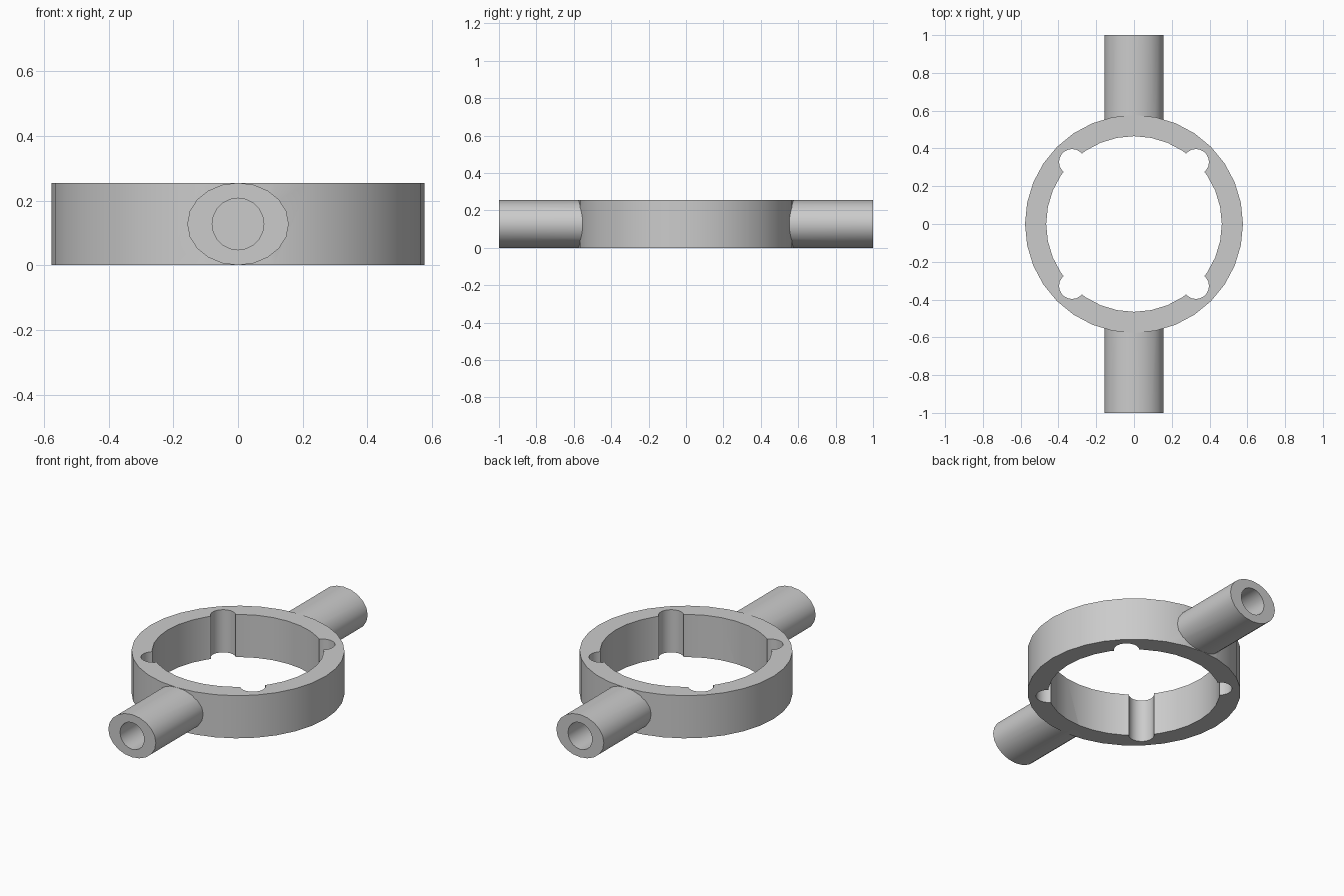
import bpy, math
from mathutils import Matrix

if "Cube" in bpy.data.objects:
    bpy.data.objects.remove(bpy.data.objects["Cube"], do_unlink=True)

HEIGHT = 0.255
MID = HEIGHT / 2
OUTER, INNER = 0.577, 0.465

grey = bpy.data.materials.new("plain grey")
grey.use_nodes = True
colour = (0.6, 0.6, 0.6, 1)
grey.diffuse_color = colour
grey.node_tree.nodes["Principled BSDF"].inputs["Base Color"].default_value = colour


def cylinder(name, radius, depth, sides, location, axis="z", squash=1.0):
    bpy.ops.mesh.primitive_cylinder_add(vertices=sides, radius=radius, depth=depth)
    ob = bpy.context.object
    ob.name = name
    turn = Matrix.Rotation(math.pi / 2, 4, "X") if axis == "y" else Matrix()
    ob.data.transform(Matrix.Translation(location) @ Matrix.Diagonal((1, 1, squash, 1)) @ turn)
    ob.data.materials.append(grey)
    return ob


def combine(target, tool, operation):
    mod = target.modifiers.new(operation.title(), "BOOLEAN")
    mod.operation = operation
    mod.solver = "EXACT"
    mod.object = tool
    bpy.context.view_layer.objects.active = target
    bpy.ops.object.modifier_apply(modifier=mod.name)
    bpy.data.objects.remove(tool, do_unlink=True)


# Round band
ring = cylinder("ring_with_handles", OUTER, HEIGHT, 32, (0, 0, MID))

# Oval handles on front and back, each with a blind bore
for side in (-1, 1):
    handle = cylinder("handle", 0.157, 0.48, 20, (0, side * 0.76, MID), "y", MID / 0.157)
    combine(ring, handle, "UNION")
for side in (-1, 1):
    bore = cylinder("bore", 0.08, 0.5, 20, (0, side * 0.83, MID), "y")
    combine(ring, bore, "DIFFERENCE")

# Central opening and four round grooves in its wall
combine(ring, cylinder("opening", INNER, 1, 32, (0, 0, MID)), "DIFFERENCE")
for x in (-1, 1):
    for y in (-1, 1):
        groove = cylinder("groove", 0.069, 1, 20, (x * 0.328, y * 0.328, MID))
        combine(ring, groove, "DIFFERENCE")

# Smooth curved walls, crisp rims
bpy.ops.object.select_all(action="DESELECT")
ring.select_set(True)
bpy.context.view_layer.objects.active = ring
bpy.ops.object.shade_smooth_by_angle(angle=math.radians(30))
